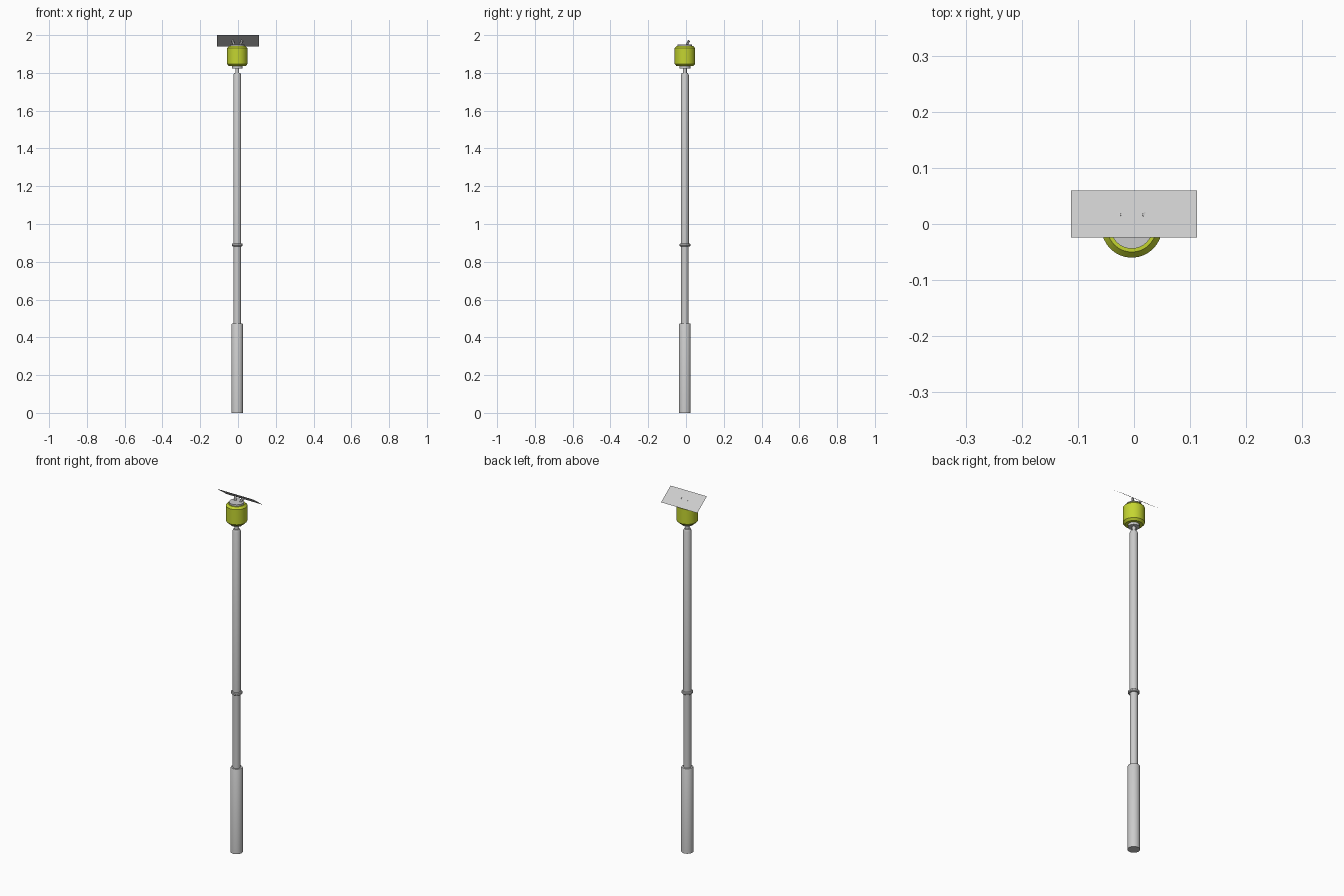
import bpy, bmesh, math
from mathutils import Vector, Matrix

if "Cube" in bpy.data.objects:
    bpy.data.objects.remove(bpy.data.objects["Cube"])

CX, CY = -0.004, -0.006   # axis of the pole


def finish(name, bm, color=None, smooth=False):
    bmesh.ops.recalc_face_normals(bm, faces=bm.faces)
    me = bpy.data.meshes.new(name)
    bm.to_mesh(me)
    bm.free()
    ob = bpy.data.objects.new(name, me)
    bpy.context.collection.objects.link(ob)
    if color:
        mat = bpy.data.materials.new(name + "_paint")
        mat.diffuse_color = color
        mat.use_nodes = True
        mat.node_tree.nodes["Principled BSDF"].inputs["Base Color"].default_value = mat.diffuse_color
        me.materials.append(mat)
    if smooth:
        bpy.ops.object.select_all(action='DESELECT')
        ob.select_set(True)
        bpy.context.view_layer.objects.active = ob
        bpy.ops.object.shade_smooth_by_angle(angle=math.radians(30))
    return ob


def lathe(name, profile, sides=32, color=None):
    """Closed turned part from (radius, z) pairs, bottom to top."""
    bm = bmesh.new()
    rings = []
    for r, z in profile:
        rings.append([bm.verts.new((CX + r * math.cos(2 * math.pi * i / sides),
                                    CY + r * math.sin(2 * math.pi * i / sides), z))
                      for i in range(sides)])
    for a, b in zip(rings, rings[1:]):
        for i in range(sides):
            j = (i + 1) % sides
            bm.faces.new((a[i], a[j], b[j], b[i]))
    bm.faces.new(rings[0][::-1])
    bm.faces.new(rings[-1])
    return finish(name, bm, color, True)


# Telescoping pole
lathe("base_tube", [(0.031, 0), (0.031, 0.468), (0.029, 0.472)])
lathe("middle_tube", [(0.020, 0.465), (0.020, 0.89)])
lathe("pole_collar", [(0.026, 0.882), (0.029, 0.885), (0.029, 0.893), (0.026, 0.896)])
lathe("upper_tube", [(0.021, 0.89), (0.021, 1.788), (0.016, 1.80)])
lathe("neck", [(0.010, 1.795), (0.010, 1.83)])
lathe("lower_flange", [(0.029, 1.823), (0.029, 1.84)])

# Green housing
lathe("housing", [(0.044, 1.836), (0.054, 1.847), (0.054, 1.931), (0.044, 1.942)],
      color=(0.55, 0.66, 0.03, 1))
lathe("top_cap", [(0.038, 1.94), (0.038, 1.951)])

# Two splayed lugs carrying the panel
for side, label in ((-1, "left"), (1, "right")):
    bm = bmesh.new()
    lo = Vector((CX + side * 0.016, 0.004, 1.948))
    hi = Vector((CX + side * 0.025, 0.016, 1.970))
    d = hi - lo
    rot = d.to_track_quat('Z', 'Y').to_matrix().to_4x4()
    bmesh.ops.create_cone(bm, cap_ends=True, segments=12, radius1=0.006, radius2=0.006,
                          depth=d.length, matrix=Matrix.Translation((lo + hi) / 2) @ rot)
    finish("panel_lug_" + label, bm, smooth=True)

# Thin tilted panel, high edge at the front
bm = bmesh.new()
bm.faces.new([bm.verts.new(p) for p in ((-0.112, -0.024, 2.0), (0.112, -0.024, 2.0),
                                        (0.112, 0.060, 1.939), (-0.112, 0.060, 1.939))])
panel = finish("solar_panel", bm)
if panel.data.polygons[0].normal.z < 0:
    panel.data.flip_normals()
